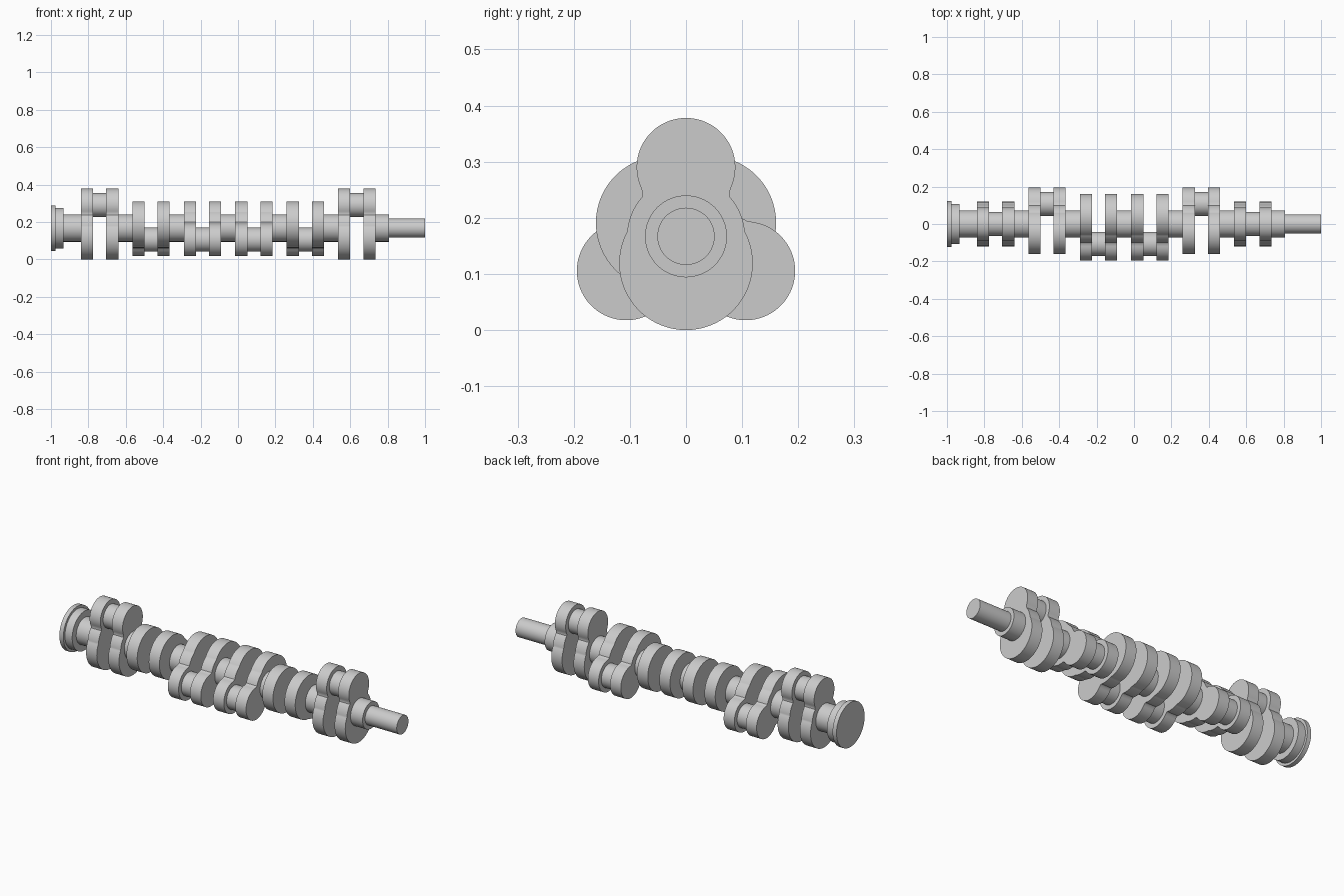
import bpy, bmesh
from math import sin, cos, pi, sqrt, radians

if "Cube" in bpy.data.objects:
    bpy.data.objects.remove(bpy.data.objects["Cube"])

AXIS_Z = 0.167
THROW = 0.123      # crank pin offset from the main axis
WEB_W, PIN_W = 0.065, 0.07
STEP, FIRST = 0.275, -0.84


def extrude_x(name, profile, x0, x1):
    """Solid with a (y, z) outline extruded from x0 to x1."""
    bm = bmesh.new()
    a = [bm.verts.new((x0, y, z)) for y, z in profile]
    b = [bm.verts.new((x1, y, z)) for y, z in profile]
    n = len(profile)
    bm.faces.new(a)
    bm.faces.new(b[::-1])
    for i in range(n):
        j = (i + 1) % n
        bm.faces.new((a[j], a[i], b[i], b[j]))
    bmesh.ops.recalc_face_normals(bm, faces=bm.faces)
    me = bpy.data.meshes.new(name)
    bm.to_mesh(me)
    bm.free()
    ob = bpy.data.objects.new(name, me)
    bpy.context.collection.objects.link(ob)
    bpy.ops.object.select_all(action='DESELECT')
    ob.select_set(True)
    bpy.context.view_layer.objects.active = ob
    bpy.ops.object.shade_smooth_by_angle(angle=radians(25))
    return ob


def disc(name, x0, x1, r, y=0.0, z=AXIS_Z, n=72):
    pts = [(y + r * cos(2 * pi * i / n), z + r * sin(2 * pi * i / n)) for i in range(n)]
    return extrude_x(name, pts, x0, x1)


def circle_hit(d, r, p):
    """Far distance from the axis to a circle offset by d, at angle p."""
    q = r * r - (d * sin(p)) ** 2
    return d * cos(p) + sqrt(q) if q >= 0 else 0


def web_radius(p):
    # pin lobe, hub, counterweight and a short straight neck
    s, c = abs(sin(p)), cos(p)
    neck = min(0.078 / max(s, 1e-6), 0.083 / max(c, 1e-6)) if c > 0 else 0
    return max(circle_hit(THROW, 0.088, p), circle_hit(0, 0.105, p),
               circle_hit(-0.048, 0.119, p), neck)


def web_profile(turn, n=180):
    pts = []
    for i in range(n):
        p = 2 * pi * i / n
        r = web_radius(p)
        pts.append((r * sin(p + turn), AXIS_Z + r * cos(p + turn)))
    return pts


# rear flange and seal collar
disc("flange", -1.0, -0.976, 0.122)
disc("seal_collar", -0.976, -0.932, 0.108)

# six throws: two webs and a pin each, followed by main journals
disc("main_journal_0", -0.932, FIRST, 0.073)
for k, deg in enumerate((0, 120, 240, 240, 120, 0)):
    t = radians(deg)
    x = FIRST + STEP * k
    x1, x2, x3 = x + WEB_W, x + WEB_W + PIN_W, x + 2 * WEB_W + PIN_W
    outline = web_profile(t)
    extrude_x(f"web_{k + 1}_a", outline, x, x1)
    disc(f"crank_pin_{k + 1}", x1, x2, 0.064, THROW * sin(t), AXIS_Z + THROW * cos(t))
    extrude_x(f"web_{k + 1}_b", outline, x2, x3)
    end = x + STEP if k < 5 else 0.808
    disc(f"main_journal_{k + 1}", x3, end, 0.073)

# front snout
disc("snout", 0.808, 1.0, 0.051)
